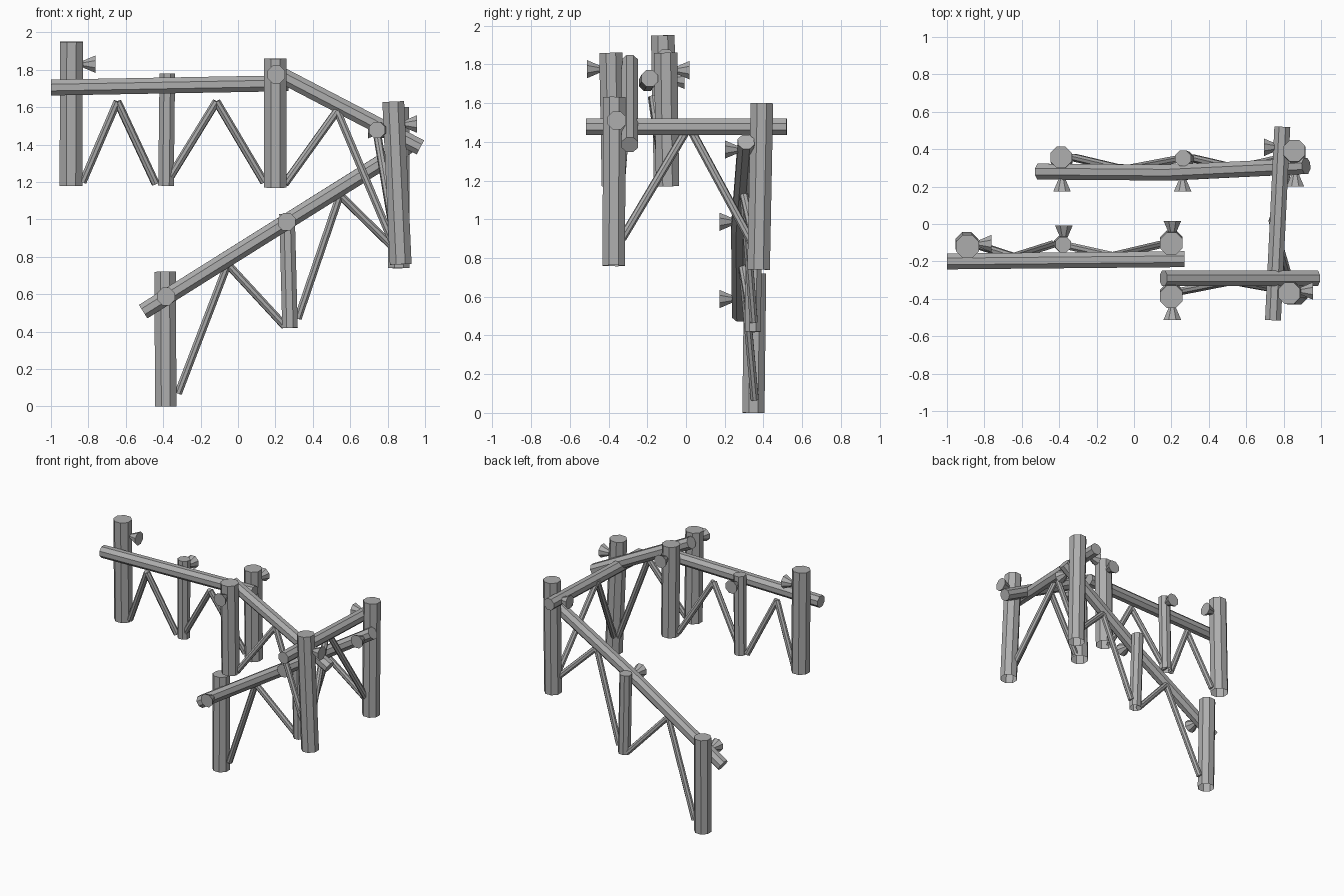
import bpy, bmesh, math
from mathutils import Vector

cube = bpy.data.objects.get("Cube")
if cube:
    bpy.data.objects.remove(cube, do_unlink=True)

grey = bpy.data.materials.new("plain grey")
grey.use_nodes = True
colour = (0.42, 0.42, 0.42, 1)
grey.diffuse_color = colour
grey.node_tree.nodes["Principled BSDF"].inputs["Base Color"].default_value = colour


def rod(name, path, radii, sides=8, open_start=False):
    """Flat-sided bar swept along a path, one radius per point."""
    pts = [Vector(p) for p in path]
    bm = bmesh.new()
    rings = []
    for i, p in enumerate(pts):
        axis = (pts[min(i + 1, len(pts) - 1)] - pts[max(i - 1, 0)]).normalized()
        ref = Vector((0, 1, 0)) if abs(axis.z) > 0.9 else Vector((0, 0, 1))
        u = ref.cross(axis).normalized()
        v = axis.cross(u)
        ring = []
        for k in range(sides):
            a = 2 * math.pi * (k + 0.5) / sides
            ring.append(bm.verts.new(p + radii[i] * (u * math.cos(a) + v * math.sin(a))))
        rings.append(ring)
    for a, b in zip(rings, rings[1:]):
        for k in range(sides):
            n = (k + 1) % sides
            bm.faces.new((a[k], a[n], b[n], b[k]))
    if not open_start:
        bm.faces.new(rings[0][::-1])
    bm.faces.new(rings[-1])
    mesh = bpy.data.meshes.new(name)
    bm.to_mesh(mesh)
    bm.free()
    mesh.materials.append(grey)
    obj = bpy.data.objects.new(name, mesh)
    bpy.context.collection.objects.link(obj)
    return obj


# Upright posts: foot, head, radius (hollow at the foot)
posts = {
    "upper_left_post": ((-0.893, -0.105, 1.18), (-0.89, -0.12, 1.95), 0.066),
    "upper_middle_post": ((-0.385, -0.105, 1.18), (-0.378, -0.11, 1.78), 0.045),
    "upper_right_post": ((0.2, -0.095, 1.17), (0.2, -0.105, 1.86), 0.065),
    "front_left_post": ((0.2, -0.375, 1.17), (0.2, -0.388, 1.86), 0.065),
    "front_right_post": ((0.87, -0.373, 0.76), (0.83, -0.37, 1.63), 0.063),
    "rear_right_post": ((0.86, 0.375, 0.74), (0.857, 0.392, 1.6), 0.063),
    "rear_middle_post": ((0.278, 0.345, 0.42), (0.262, 0.352, 1.03), 0.045),
    "rear_low_post": ((-0.386, 0.348, 0), (-0.39, 0.357, 0.72), 0.062),
}
for name, (foot, head, r) in posts.items():
    rod(name, (foot, head), (r, r), open_start=True)

# Long handrails
rails = {
    "upper_rail": ((-1, -0.2, 1.705), (0.27, -0.188, 1.728)),
    "front_sloping_rail": ((0.158, -0.29, 1.81), (0.975, -0.29, 1.385)),
    "side_rail": ((0.743, -0.515, 1.478), (0.793, 0.52, 1.478)),
    "rear_sloping_rail": ((-0.507, 0.28, 0.507), (0.2, 0.275, 0.95), (0.92, 0.31, 1.4)),
}
for name, path in rails.items():
    rod(name, path, [0.046] * len(path))

# Diagonal braces: pairs of feet meeting at an apex under the rail
braces = {
    "upper_left": ((-0.83, -0.115, 1.2), (-0.645, -0.175, 1.63), (-0.44, -0.11, 1.19)),
    "upper_right": ((-0.385, -0.11, 1.19), (-0.115, -0.17, 1.63), (0.14, -0.11, 1.2)),
    "front": ((0.25, -0.36, 1.19), (0.53, -0.305, 1.58), (0.83, -0.36, 0.87)),
    "side": ((0.84, -0.33, 0.9), (0.74, 0.015, 1.48), (0.84, 0.34, 0.88)),
    "rear_low": ((-0.32, 0.355, 0.07), (-0.055, 0.292, 0.76), (0.25, 0.35, 0.43)),
    "rear_high": ((0.32, 0.35, 0.47), (0.545, 0.298, 1.13), (0.82, 0.36, 0.86)),
}
for name, (a, apex, b) in braces.items():
    rod(name + "_brace_a", (a, apex), (0.022, 0.022))
    rod(name + "_brace_b", (b, apex), (0.022, 0.022))

# Flared pegs: narrow end, outward direction
X, Y = Vector((1, 0, 0)), Vector((0, 1, 0))
pegs = [
    ((-0.828, -0.105, 1.83), X),
    ((-0.375, -0.075, 1.72), Y),
    ((0.205, -0.05, 1.77), Y),
    ((0.205, -0.445, 1.775), -Y),
    ((0.89, -0.358, 1.51), X),
    ((0.862, 0.268, 1.36), -Y),
    ((0.26, 0.24, 0.987), -Y),
    ((-0.385, 0.24, 0.588), -Y),
    ((0.762, 0.41, 1.48), -X),
]
for i, (start, d) in enumerate(pegs):
    s = Vector(start)
    rod("peg_%d" % (i + 1), (s, s + d * 0.067), (0.02, 0.051))
